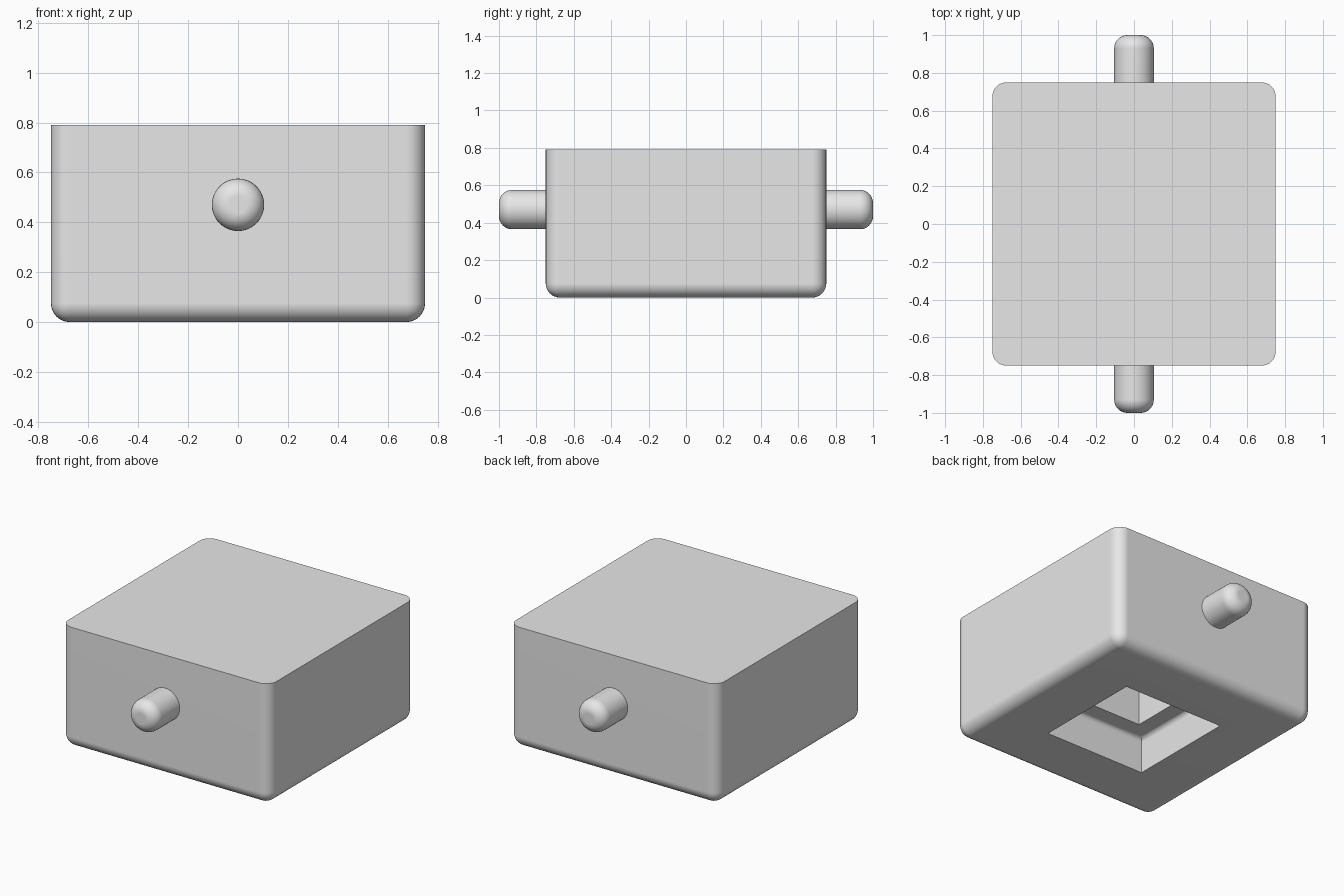
import bpy, bmesh, math

cube = bpy.data.objects.get("Cube")
if cube:
    bpy.data.objects.remove(cube, do_unlink=True)

HALF, TOP, ROUND = 0.75, 0.79, 0.075

grey = bpy.data.materials.new("plain grey")
grey.use_nodes = True
grey.diffuse_color = (0.8, 0.8, 0.8, 1)
grey.node_tree.nodes["Principled BSDF"].inputs["Base Color"].default_value = (0.8, 0.8, 0.8, 1)


def finish(bm, name):
    """Turn a bmesh into a smooth-shaded object with crisp hard edges."""
    bmesh.ops.recalc_face_normals(bm, faces=bm.faces)
    mesh = bpy.data.meshes.new(name)
    bm.to_mesh(mesh)
    bm.free()
    mesh.materials.append(grey)
    obj = bpy.data.objects.new(name, mesh)
    bpy.context.collection.objects.link(obj)
    bpy.ops.object.select_all(action="DESELECT")
    obj.select_set(True)
    bpy.context.view_layer.objects.active = obj
    bpy.ops.object.shade_smooth_by_angle(angle=math.radians(30))
    weighted = obj.modifiers.new("even normals", "WEIGHTED_NORMAL")
    weighted.keep_sharp = True
    return obj


def build_body():
    bm = bmesh.new()
    bmesh.ops.create_cube(bm, size=1)
    for v in bm.verts:
        v.co = (v.co.x * 2 * HALF, v.co.y * 2 * HALF, (v.co.z + 0.5) * TOP)
    # round everything except the top rim
    rounded = [e for e in bm.edges if min(v.co.z for v in e.verts) < 0.01]
    bmesh.ops.bevel(bm, geom=rounded, offset=ROUND, segments=8, profile=0.5, affect="EDGES")

    # stepped square recess in the underside: (half width, height) rings
    fillet = 0.03
    rings = [(0.36, 0.0)]
    for i in range(6):
        a = math.radians(18 * i)
        rings.append((0.36 - fillet * (1 - math.cos(a)), 0.2 + fillet * math.sin(a)))
    rings += [(0.24, 0.23), (0.24, 0.5)]
    face = min(bm.faces, key=lambda f: (round(f.calc_center_median().z, 4), -f.calc_area()))
    for half, height in rings:
        face = bmesh.ops.extrude_discrete_faces(bm, faces=[face])["faces"][0]
        for v in face.verts:
            v.co = (math.copysign(half, v.co.x), math.copysign(half, v.co.y), height)
    finish(bm, "body")


def build_pin(name, side):
    # round-ended pin, starting just inside the body wall
    radius, start, end = 0.105, 0.73, 1.0
    bm = bmesh.new()
    bmesh.ops.create_cone(bm, cap_ends=True, segments=48, radius1=radius,
                          radius2=radius, depth=end - start)
    tip = [e for e in bm.edges if all(v.co.z > 0 for v in e.verts)]
    bmesh.ops.bevel(bm, geom=tip, offset=0.07, segments=8, profile=0.5, affect="EDGES")
    for v in bm.verts:
        x, y, z = v.co
        v.co = (x, side * (z + (start + end) / 2), 0.47 + y)
    finish(bm, name)


build_body()
build_pin("front_pin", -1)
build_pin("back_pin", 1)
